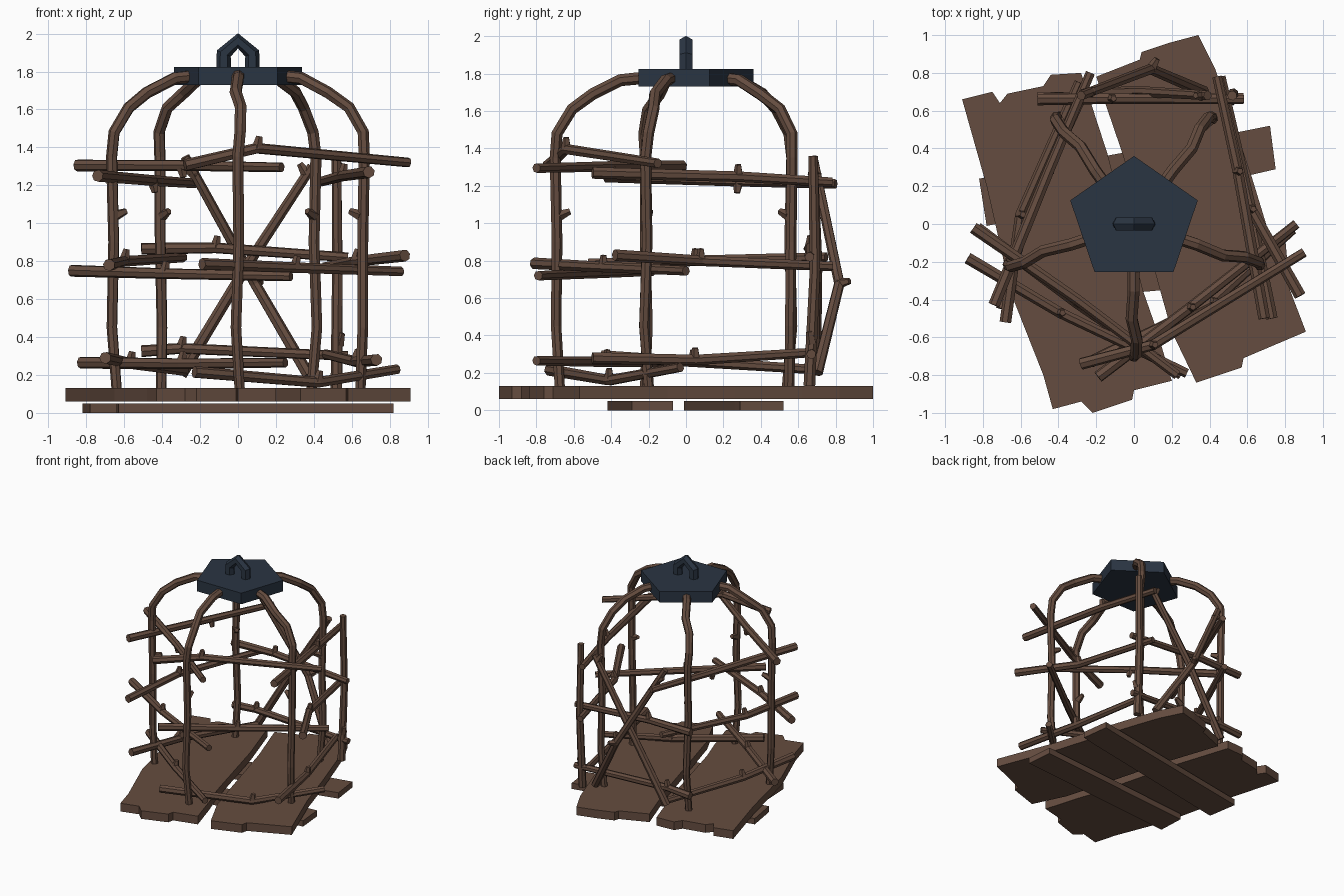
import bpy, bmesh
from math import sin, cos, pi, radians
from mathutils import Vector

if "Cube" in bpy.data.objects:
    bpy.data.objects.remove(bpy.data.objects["Cube"])

def mat(name, col):
    m = bpy.data.materials.new(name)
    m.diffuse_color = (*col, 1)
    m.use_nodes = True
    m.node_tree.nodes["Principled BSDF"].inputs["Base Color"].default_value = m.diffuse_color
    return m

WOOD = mat("bark", (0.13, 0.073, 0.05))
IRON = mat("dark_iron", (0.023, 0.035, 0.055))

def finish(bm, name, material):
    bmesh.ops.recalc_face_normals(bm, faces=bm.faces)
    me = bpy.data.meshes.new(name)
    bm.to_mesh(me)
    bm.free()
    me.materials.append(material)
    ob = bpy.data.objects.new(name, me)
    bpy.context.collection.objects.link(ob)
    return ob

def tube(bm, pts, r0, r1, sides=7, side_hint=Vector((0.31, 0.17, 0.9))):
    """Sweep a tapering polygon along a path, with capped ends."""
    pts = [Vector(p) for p in pts]
    u, rings, n = side_hint, [], len(pts)
    for i, p in enumerate(pts):
        t = (pts[min(i + 1, n - 1)] - p).normalized() + (p - pts[max(i - 1, 0)]).normalized()
        t.normalize()
        u = u - t * u.dot(t)
        u.normalize()
        v = t.cross(u)
        r = r0 + (r1 - r0) * i / (n - 1)
        rings.append([bm.verts.new(p + r * (u * cos(2 * pi * k / sides) + v * sin(2 * pi * k / sides)))
                      for k in range(sides)])
    for a, b in zip(rings, rings[1:]):
        for k in range(sides):
            bm.faces.new((a[k], a[(k + 1) % sides], b[(k + 1) % sides], b[k]))
    bm.faces.new(rings[0])
    bm.faces.new(rings[-1])

def twig(bm, p, d):
    p, d = Vector(p), Vector(d).normalized()
    tube(bm, [p, p + d * 0.065], 0.03, 0.017, 5, Vector((0.5, 0.6, 0.2)))

def stick(name, pts, r0=0.032, r1=0.026, twigs=()):
    bm = bmesh.new()
    tube(bm, pts, r0, r1)
    for p, d in twigs:
        twig(bm, p, d)
    return finish(bm, name, WOOD)

def slab(name, outline, z0, z1, material):
    bm = bmesh.new()
    f = bm.faces.new([bm.verts.new((x, y, z0)) for x, y in outline])
    ext = bmesh.ops.extrude_face_region(bm, geom=[f])
    for v in ext["geom"]:
        if isinstance(v, bmesh.types.BMVert):
            v.co.z = z1
    return finish(bm, name, material)

# floor boards with ragged ends
slab("floor_boards_left", [(-.91, .66), (-.75, .70), (-.71, .64), (-.67, .69), (-.48, .73), (-.44, .79),
     (-.28, .80), (-.14, .37), (.05, -.36), (.12, -.56), (.2, -.83), (0, -.88), (-.01, -.93), (-.22, -1),
     (-.28, -.94), (-.43, -.98), (-.48, -.80), (-.65, -.37), (-.78, .2)], .06, .13, WOOD)
slab("floor_boards_right", [(-.2, .78), (.03, .87), (.04, .91), (.19, .96), (.34, 1), (.43, .82), (.50, .62),
     (.62, .26), (.73, -.1), (.91, -.57), (.58, -.71), (.57, -.76), (.33, -.84), (.2, -.57), (.11, -.25),
     (-.06, .37)], .06, .13, WOOD)

# cross battens under the floor
slab("batten_back", [(-.82, .24), (-.78, -.01), (.62, .26), (.75, .29), (.72, .52), (.57, .49)], 0, .05, WOOD)
slab("batten_front", [(-.64, -.2), (-.63, -.42), (.82, -.29), (.80, -.07)], 0, .05, WOOD)

# five upright bars bent inward to the cap: (radius, sideways, height)
PROFILE = [(.675, .01, .12), (.695, -.01, .45), (.69, .005, .9), (.7, 0, 1.35), (.69, .012, 1.48), (.61, .015, 1.61),
           (.5, -.012, 1.69), (.35, 0, 1.765), (.2, 0, 1.78)]
for i, name in enumerate(("front", "right", "back_right", "back_left", "left")):
    a = radians(-90 + 72 * i)
    o, s = Vector((cos(a), sin(a), 0)), Vector((-sin(a), cos(a), 0))
    stick("bar_" + name, [o * r + s * t + Vector((0, 0, z)) for r, t, z in PROFILE], .028, .034,
          [(o * .68 + Vector((0, 0, 1.04)), -o + Vector((0, 0, .4)))])

# horizontal branches, three levels round the sides
UP = (.2, 0, 1)
BRANCHES = {
    "front_left_top": [(-.85, -.02, 1.305), (-.3, -.4, 1.305), (.23, -.8, 1.295)],
    "front_left_middle": [(-.88, -.18, .75), (-.39, -.47, .735), (.28, -.79, .72)],
    "front_left_low": [(-.83, -.02, .265), (-.3, -.42, .26), (.25, -.8, .265)],
    "front_right_top": [(-.28, -.74, 1.305), (.1, -.64, 1.395), (.9, -.15, 1.32)],
    "front_right_middle": [(-.19, -.81, .785), (.3, -.44, .765), (.86, 0, .745)],
    "front_right_low": [(-.23, -.73, .215), (.42, -.41, .16), (.84, -.03, .23)],
    "left_top": [(-.74, -.43, 1.25), (-.45, .28, 1.225), (-.23, .8, 1.21)],
    "left_middle": [(-.68, -.52, .78), (-.6, .05, .8), (-.29, .75, .82)],
    "left_low": [(-.7, -.45, .29), (-.57, .04, .26), (-.28, .66, .22)],
    "right_top": [(.69, -.5, 1.27), (.55, .28, 1.25), (.44, .78, 1.22)],
    "right_middle": [(.88, -.38, .83), (.62, .08, .80), (.46, .78, .77)],
    "right_low": [(.73, -.5, .28), (.62, .05, .27), (.46, .68, .31)],
    "back_middle": [(-.51, .66, .865), (-.12, .665, .87), (.58, .66, .82)],
    "back_low": [(-.51, .67, .325), (-.3, .67, .34), (.58, .67, .3)],
}
for name, pts in BRANCHES.items():
    stick("branch_" + name, pts, twigs=[(pts[1], (.2, -.1, -1) if "left_top" in name else UP)])

# crossed braces on the back, one bowed outward
stick("brace_straight", [(-.3, .69, .2), (.05, .7, .78), (.39, .68, 1.3)], twigs=[((.36, .68, 1.26), (-.5, 0, .8))])
stick("brace_bowed", [(.37, .7, .2), (.09, .82, .68), (-.28, .68, 1.35)],
      twigs=[((.09, .82, .68), (.3, .5, .1)), ((-.22, .7, 1.25), (-.8, 0, .5))])
# extra upright by the back right bar
stick("back_right_upright", [(.52, .66, .13), (.525, .69, .75), (.52, .68, 1.36)],
      twigs=[((.53, .67, .36), (.3, -.2, 1))])

# five-sided iron cap and its lifting loop
slab("iron_cap", [(.355 * cos(radians(90 + 72 * i)), .02 + .34 * sin(radians(90 + 72 * i))) for i in range(5)],
     1.73, 1.825, IRON)
bm = bmesh.new()
tube(bm, [(-.075, 0, 1.8), (-.075, 0, 1.895), (0, 0, 1.962), (.075, 0, 1.895), (.075, 0, 1.8)], .04, .04, 6,
     Vector((-1, 0, 0)))
finish(bm, "lifting_loop", IRON)
